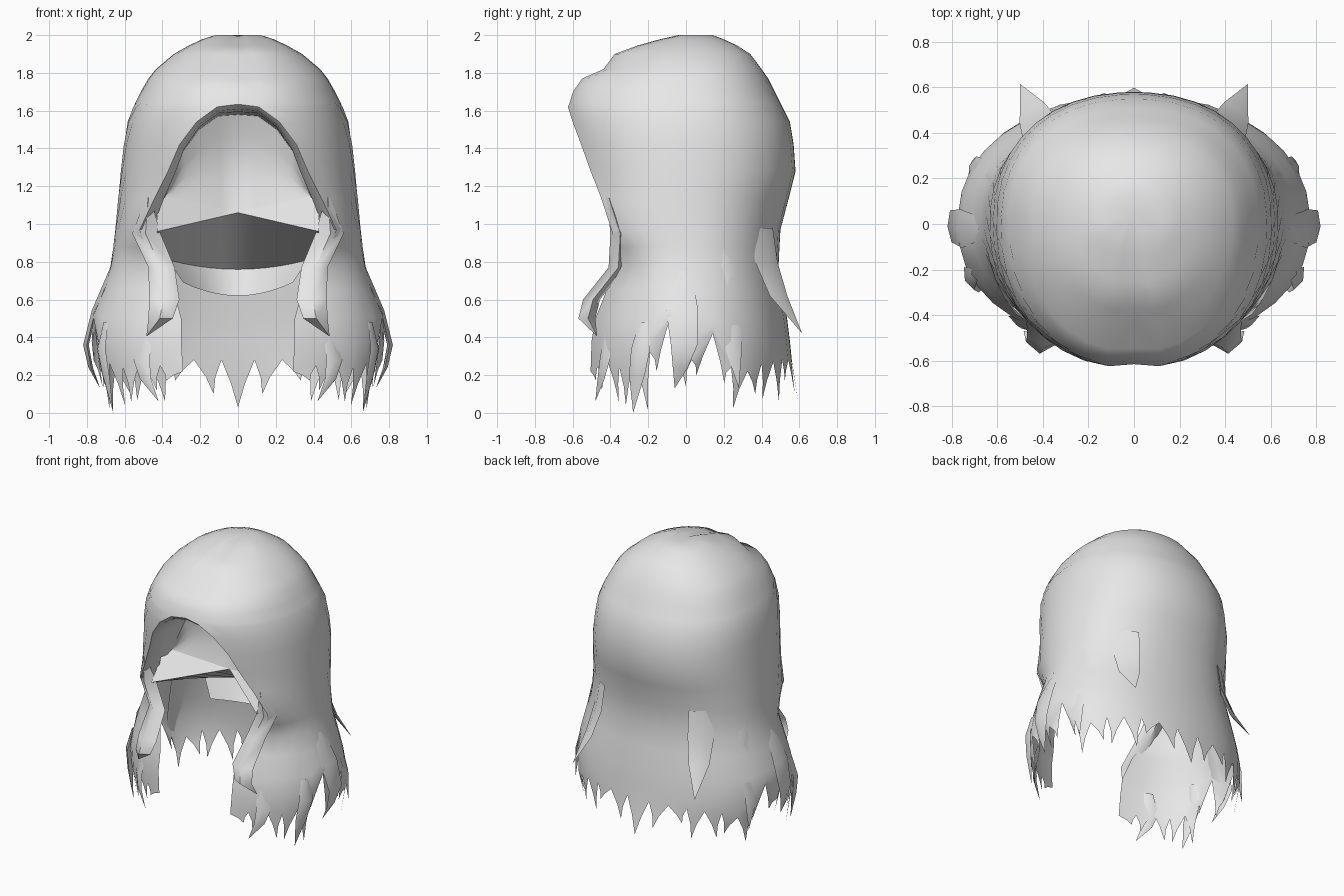
import bpy, bmesh, math
from mathutils import Vector

if "Cube" in bpy.data.objects:
    bpy.data.objects.remove(bpy.data.objects["Cube"], do_unlink=True)

grey = bpy.data.materials.new("hair_grey")
grey.use_nodes = True
grey.diffuse_color = (0.8, 0.8, 0.8, 1)
grey.node_tree.nodes["Principled BSDF"].inputs["Base Color"].default_value = (0.8, 0.8, 0.8, 1)


def finish(name, bm, outward):
    """Weld, orient faces by the outward(face centre) direction, mirror and shade."""
    bmesh.ops.remove_doubles(bm, verts=bm.verts, dist=0.0005)
    bmesh.ops.recalc_face_normals(bm, faces=bm.faces)
    total = sum(f.normal.dot(outward(f.calc_center_median())) * f.calc_area() for f in bm.faces)
    if total < 0:
        bmesh.ops.reverse_faces(bm, faces=bm.faces)
    mesh = bpy.data.meshes.new(name)
    bm.to_mesh(mesh)
    bm.free()
    mesh.materials.append(grey)
    obj = bpy.data.objects.new(name, mesh)
    bpy.context.collection.objects.link(obj)
    mirror = obj.modifiers.new("mirror", 'MIRROR')
    mirror.use_clip = True
    bpy.ops.object.select_all(action='DESELECT')
    obj.select_set(True)
    bpy.context.view_layer.objects.active = obj
    bpy.ops.object.shade_smooth_by_angle(angle=math.radians(55))


def add_grid(bm, rows, closed=False):
    """Skin a list of equally long point rows; returns the vertex rows."""
    grid = [[bm.verts.new(p) for p in row] for row in rows]
    n = len(rows[0])
    for a, b in zip(grid, grid[1:]):
        for j in range(n if closed else n - 1):
            k = (j + 1) % n
            bm.faces.new((a[j], a[k], b[k], b[j]))
    return grid


# Horizontal sections: height, half width, back y, front edge x, front edge y
SECTIONS = [
    (2.00, .12, .14, 0, -.04), (1.978, .19, .20, 0, -.14), (1.945, .26, .27, 0, -.26),
    (1.90, .34, .34, 0, -.385), (1.82, .435, .40, 0, -.445), (1.77, .475, .435, 0, -.56),
    (1.70, .515, .47, 0, -.61), (1.64, .545, .50, 0, -.628),
    (1.62, .555, .51, .11, -.625), (1.54, .585, .55, .22, -.60), (1.42, .605, .57, .31, -.555),
    (1.28, .62, .58, .37, -.505), (1.14, .635, .545, .44, -.45), (.97, .65, .50, .52, -.395),
    (.88, .66, .495, .49, -.37), (.78, .675, .49, .43, -.35), (.65, .715, .51, .34, -.42),
    (.50, .755, .535, .30, -.48), (.38, .775, .55, .30, -.50), (.28, .765, .56, .29, -.505)]
N = 16
POW = 0.9


def power(v):
    return math.copysign(abs(v) ** POW, v) if abs(v) > 1e-6 else 0.0


def section(z, w, yb, xe, ye):
    """Half ring from the front edge round to the middle of the back (last step is half)."""
    start = math.asin((xe / w) ** (1 / POW))
    front = ye / power(math.cos(start))
    row = []
    for j in range(N + 1):
        a = start + (math.pi - start) * min(1, j / (N - .5))
        c = power(math.cos(a))
        row.append(Vector((w * power(math.sin(a)), front * c if c > 0 else -yb * c, z)))
    return row


# Outer hair with a ragged hem
NOTCH = [.22, .25, .28, .24, .26, .32, .48, .28, .42, .24, .22, .26, .27, .28, .28, .28, .28]
TIP = [.17, .12, .06, .04, .01, .22, .14, .20, .16, .02, .10, .07, .06, .17, .10, .03]
rows = [section(*s) for s in SECTIONS]
for row in rows[:8]:                       # shallow parting groove
    row[0] += Vector((0, .012, -.006))
for j, z in enumerate(NOTCH):
    rows[-1][j].z = z
    rows[-2][j].z = max(.38, z + .04)
    rows[-3][j].z = max(.50, z + .09)
bm = bmesh.new()
crown = [Vector((0, .06, 1.995))] * (N + 1)
grid = add_grid(bm, [crown] + rows)
hem = grid[-1]
for j in range(N):
    a, b = hem[j], hem[j + 1]
    mid = (a.co + b.co) / 2
    side = abs(mid.x) / mid.xy.length
    flare = 1.08 - .14 * side
    last = j == N - 1
    lean = .5 if last else (.25 if j % 2 == 0 else -.25)
    tip = mid + (b.co - a.co) * lean
    tip = Vector((tip.x * flare, tip.y * flare, TIP[j]))
    m1 = a.co.lerp(tip, .5) + (b.co - a.co) * .08
    m2 = b.co.lerp(tip, .5) - (b.co - a.co) * (0 if last else .08)
    v1, v2, v3 = bm.verts.new(m1), bm.verts.new(m2), bm.verts.new(tip)
    bm.faces.new((a, b, v2, v1))
    bm.faces.new((v1, v2, v3))
finish("outer_hair", bm, lambda c: Vector((c.x, c.y, max(c.z - 1.2, 0))))

# Rolled lip around the face opening
arch = [r[0].copy() for r in rows[7:14]]
roll, inner = [], []
for i, p in enumerate(arch):
    t = i / 6
    roll.append(Vector((p.x * .95, p.y + .025, p.z - .025 * (1 - t))))
    inner.append(Vector((p.x * (.95 - .07 * t), p.y + .11, p.z - .04 * (1 - t))))
bm = bmesh.new()
add_grid(bm, [arch, roll, inner])
finish("opening_lip", bm, lambda c: Vector((-c.x, -.3, 1.1 - c.z)))

# Inner cap: short tunnel behind the lip, ending in an upright wall
T = [i / 5 for i in range(6)]
wall_top = [Vector((p.x * 1.02, -.14 - .10 * t, p.z - .015)) for p, t in zip(inner, T)]
bm = bmesh.new()
add_grid(bm, [inner[:6], wall_top])
finish("cap_tunnel", bm, lambda c: Vector((-c.x, -.3, 1.1 - c.z)))

edge = [Vector((.43 * t, -.10 - .14 * t, 1.06 + .10 * t)) for t in T]
wall = [[p.lerp(q, s) + Vector((0, .06 * math.sin(math.pi * s) * (1 - t), 0))
         for p, q, t in zip(wall_top, edge, T)] for s in (0, .25, .5, .75, 1)]
bm = bmesh.new()
add_grid(bm, wall)
finish("cap_wall", bm, lambda c: Vector((0, -1, 0)))

# Brim below the wall, its underside and the nape band
brim = [Vector((.43 * t, -.10 - .30 * t, 1.06 - .10 * t)) for t in T]
bm = bmesh.new()
add_grid(bm, [edge, brim])
finish("cap_brim", bm, lambda c: Vector((0, -1, .3)))

nape_top = [Vector((.37 * t, .42 - .28 * t * t, .76 + .05 * t * t)) for t in T]
bm = bmesh.new()
add_grid(bm, [brim, nape_top])
finish("cap_underside", bm, lambda c: Vector((0, -.3, -1)))

nape_low = [Vector((.29 * t, .31 - .22 * t * t, .62 + .07 * t * t)) for t in T]
bm = bmesh.new()
add_grid(bm, [nape_top, nape_low])
finish("nape_band", bm, lambda c: Vector((0, -1, .5)))


def lock(name, path, across, thick):
    """Tapered strand: path of (x, y, z, half width), flattened diamond section."""
    across = Vector(across).normalized()
    out = across.cross(Vector((0, 0, 1)))
    rings = []
    for x, y, z, w in path:
        c = Vector((x, y, z))
        d = thick * min(1, w / .05)
        rings.append([c + across * w, c + out * d, c - across * w, c - out * d])
    bm = bmesh.new()
    add_grid(bm, rings, closed=True)
    bmesh.ops.remove_doubles(bm, verts=bm.verts, dist=.0005)
    bmesh.ops.dissolve_degenerate(bm, dist=.0005, edges=bm.edges)
    middle = sum((Vector(p[:3]) for p in path), Vector()) / len(path)
    finish(name, bm, lambda c: c - middle)


# Loose strands, each mirrored to the other side
lock("front_lock", [(.475, -.41, 1.14, .012), (.485, -.355, .95, .075), (.405, -.365, .77, .07),
                    (.39, -.50, .60, .08), (.41, -.525, .50, .065), (.485, -.47, .405, 0)],
     (1, .1, 0), .045)
lock("back_lock", [(.41, .40, .98, .09), (.42, .425, .80, .09), (.45, .49, .62, .07),
                   (.50, .615, .42, 0)], (.75, -.66, 0), .015)
lock("side_back_lock", [(.60, .19, .90, .05), (.65, .22, .62, .06), (.71, .25, .35, .05),
                        (.71, .28, .13, 0)], (.35, -.93, 0), .015)
lock("side_lock", [(.67, -.02, .75, .05), (.76, -.02, .54, .085), (.805, -.01, .36, .07),
                   (.78, -.03, .24, .04), (.73, -.06, .13, 0)], (.05, 1, 0), .015)
lock("side_front_lock", [(.70, -.22, .48, .03), (.725, -.24, .34, .055), (.70, -.26, .2, .045),
                         (.66, -.28, .0, 0)], (.4, .9, 0), .02)
lock("low_front_lock", [(.48, -.42, .42, .03), (.51, -.43, .28, .05), (.49, -.45, .18, .035),
                        (.42, -.48, .06, 0)], (.8, .5, 0), .015)
